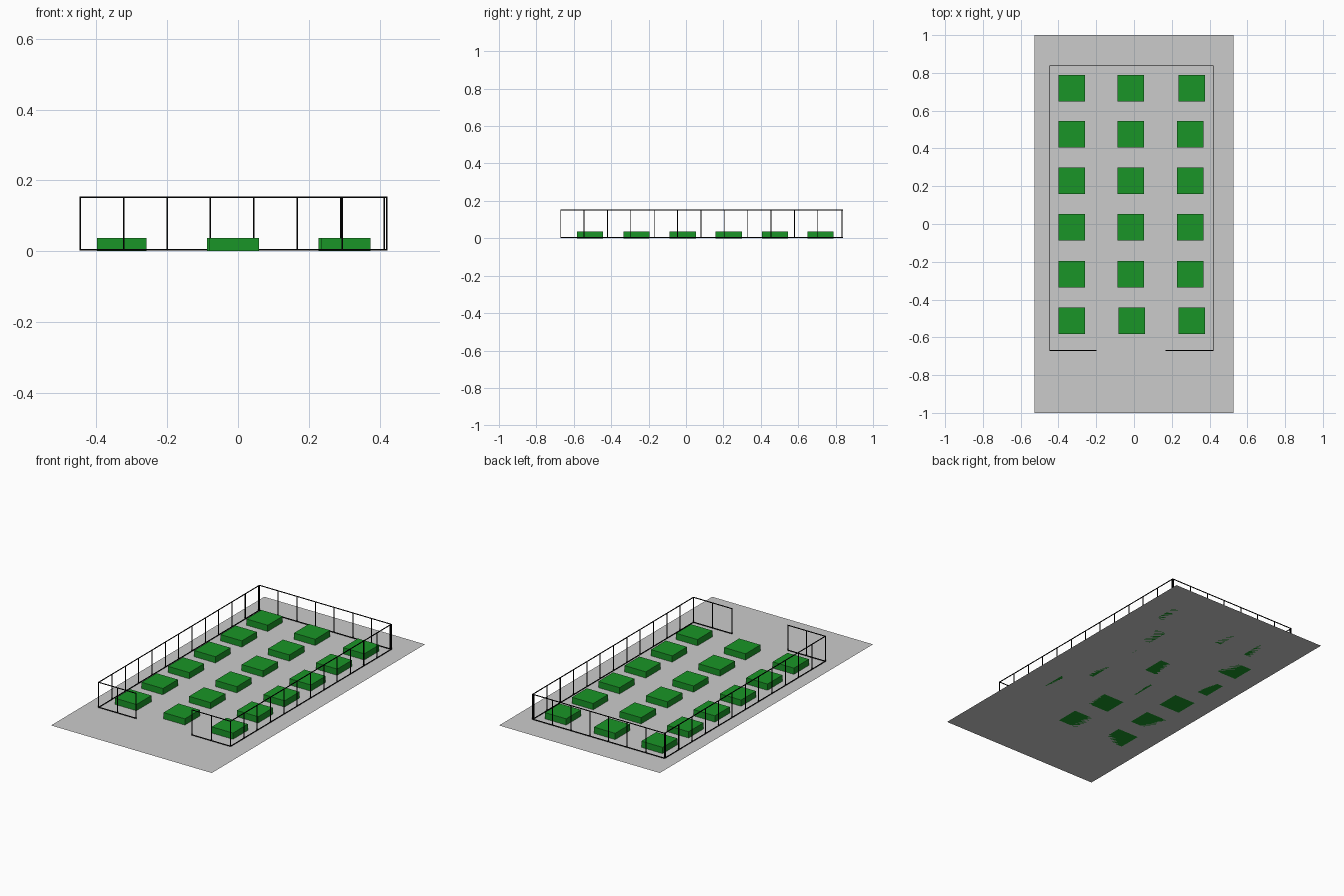
import bpy, bmesh
from mathutils import Matrix, Vector

if "Cube" in bpy.data.objects:
    bpy.data.objects.remove(bpy.data.objects["Cube"])


def material(name, color):
    m = bpy.data.materials.new(name)
    m.diffuse_color = color
    m.use_nodes = True
    m.node_tree.nodes["Principled BSDF"].inputs["Base Color"].default_value = m.diffuse_color
    return m


def finish(name, bm, mat=None):
    me = bpy.data.meshes.new(name)
    bm.to_mesh(me)
    bm.free()
    ob = bpy.data.objects.new(name, me)
    bpy.context.collection.objects.link(ob)
    if mat:
        me.materials.append(mat)
    return ob


def add_box(bm, lo, hi):
    lo, hi = Vector(lo), Vector(hi)
    mat = Matrix.Translation((lo + hi) / 2) @ Matrix.Diagonal((*(hi - lo), 1))
    bmesh.ops.create_cube(bm, size=1, matrix=mat)


green = material("green", (0.01, 0.3, 0.02, 1))
black = material("black", (0.0, 0.0, 0.0, 1))

# Ground sheet
bm = bmesh.new()
bmesh.ops.create_grid(bm, x_segments=1, y_segments=1, size=1,
                      matrix=Matrix.Diagonal((0.528, 1, 1, 1)))
finish("paved_ground", bm)

# Planting beds: three columns by six rows, end rows slightly offset
S = 0.07
for r, y in enumerate((-0.513, -0.265, -0.017, 0.229, 0.476, 0.719)):
    for c, x in enumerate((-0.329, -0.017, 0.297)):
        if c == 1 and r == 0:
            x += 0.006
        if c == 2 and r in (0, 5):
            x += 0.008
        bm = bmesh.new()
        add_box(bm, (x - S, y - S, 0), (x + S, y + S, 0.037))
        finish(f"green_bed_{r}_{c}", bm, green)

# Fence: two rails and evenly spaced posts along each run
T = 0.002
Z0, Z1 = 0.004, 0.152


def fence_run(name, a, b, step):
    a, b = Vector(a), Vector(b)
    bm = bmesh.new()
    t = Vector((T, T))
    for z in (Z0, Z1):
        add_box(bm, (*(a - t), z - T), (*(b + t), z + T))
    length = (b - a).length
    direction = (b - a).normalized()
    stops = [i * step for i in range(int(length / step + 0.01) + 1)]
    if length - stops[-1] > 0.005:
        stops.append(length)
    for d in stops:
        p = a + direction * d
        add_box(bm, (*(p - t), Z0), (*(p + t), Z1))
    finish(name, bm, black)


L, R, F, B = -0.446, 0.42, -0.67, 0.838
fence_run("left_fence", (L, F), (L, B), 0.125)
fence_run("right_fence", (R, F), (R, B), 0.125)
fence_run("back_fence", (L, B), (R, B), 0.1227)
fence_run("front_fence_left", (L, F), (-0.2, F), 0.123)
fence_run("front_fence_right", (0.168, F), (R, F), 0.126)
